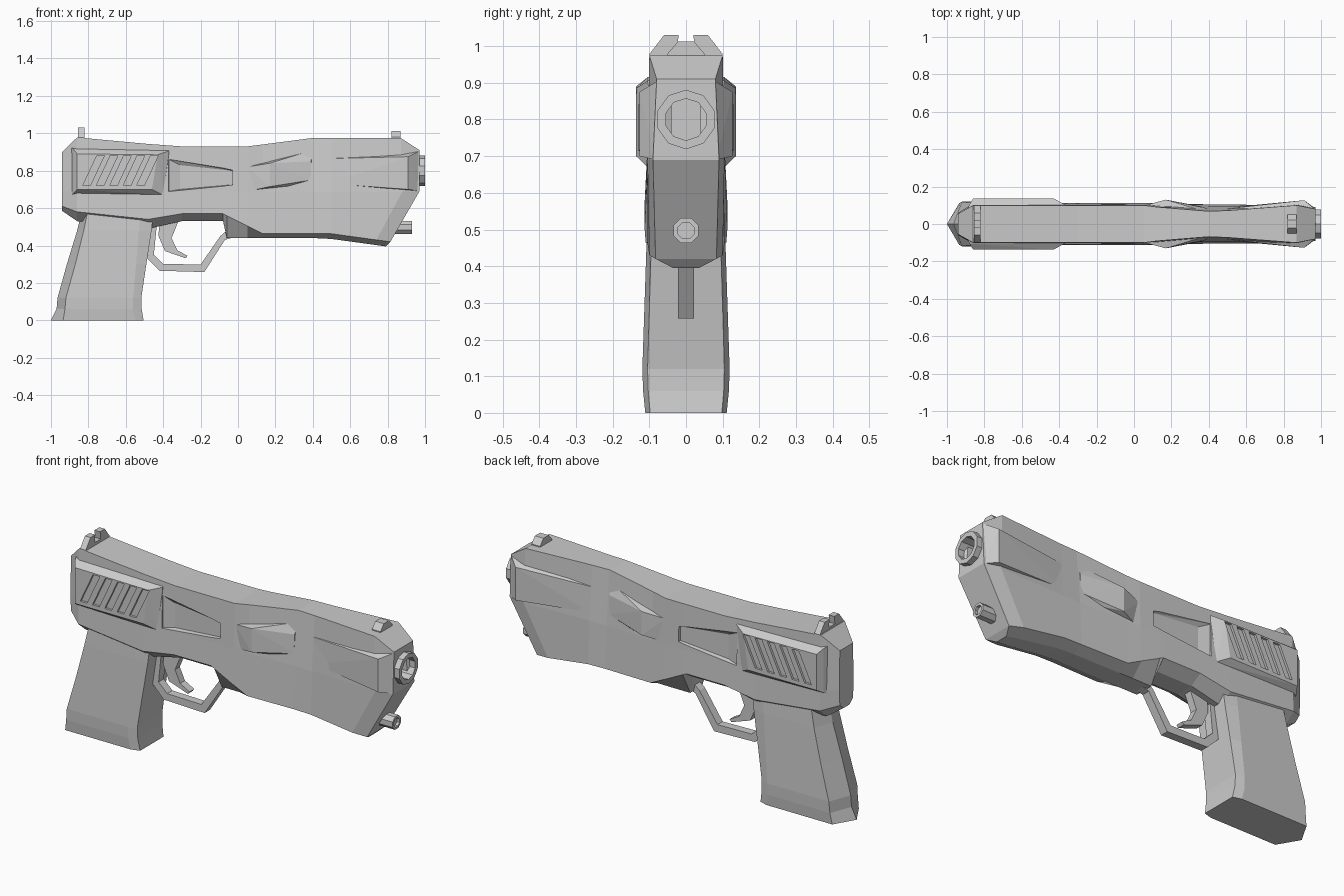
import bpy, bmesh, math
from mathutils import Matrix

if "Cube" in bpy.data.objects:
    bpy.data.objects.remove(bpy.data.objects["Cube"])


def finish(bm, name):
    bmesh.ops.recalc_face_normals(bm, faces=bm.faces)
    me = bpy.data.meshes.new(name)
    bm.to_mesh(me)
    bm.free()
    ob = bpy.data.objects.new(name, me)
    bpy.context.collection.objects.link(ob)
    return ob


def hulls(name, groups, mirror=True):
    """One convex solid per point group, mirrored across y = 0."""
    bm = bmesh.new()
    for pts in groups:
        for s in ((1, -1) if mirror else (1,)):
            vs = [bm.verts.new((x, y * s, z)) for x, y, z in pts]
            r = bmesh.ops.convex_hull(bm, input=vs)
            junk = {v for v in r["geom_interior"] if isinstance(v, bmesh.types.BMVert)}
            bmesh.ops.delete(bm, geom=list(junk), context='VERTS')
    bmesh.ops.dissolve_limit(bm, angle_limit=0.01, verts=bm.verts, edges=bm.edges)
    return finish(bm, name)


def prism(name, pts, place, lo, hi):
    """Extrude a 2D outline from lo to hi; place maps (a, b, depth) to a position."""
    bm = bmesh.new()
    rings = [[bm.verts.new(place(a, b, d)) for a, b in pts] for d in (lo, hi)]
    n = len(pts)
    for r in rings:
        bm.faces.new(r)
    for i in range(n):
        j = (i + 1) % n
        bm.faces.new((rings[0][i], rings[0][j], rings[1][j], rings[1][i]))
    return finish(bm, name)


def side(a, b, d):
    return (a, d, b)


def across(a, b, d):
    return (d, a, b)


def rod(name, r, x0, x1, z, n):
    bm = bmesh.new()
    m = (Matrix.Translation(((x0 + x1) / 2, 0, z)) @ Matrix.Rotation(math.pi / 2, 4, 'Y')
         @ Matrix.Rotation(math.pi / n, 4, 'Z'))
    bmesh.ops.create_cone(bm, cap_ends=True, segments=n, radius1=r, radius2=r,
                          depth=x1 - x0, matrix=m)
    return finish(bm, name)


def cut(ob, cutter):
    cutter.hide_render = True
    mod = ob.modifiers.new("cut", 'BOOLEAN')
    mod.object = cutter
    mod.solver = 'EXACT'
    bpy.context.view_layer.objects.active = ob
    bpy.ops.object.modifier_apply(modifier=mod.name)


def loft(name, half_rings):
    """Skin half sections (x, half width, z), listed top to bottom, mirrored in y."""
    bm = bmesh.new()
    rings = []
    for h in half_rings:
        pts = list(h) + [(x, -y, z) for x, y, z in reversed(h)]
        rings.append([bm.verts.new(p) for p in pts])
    n = len(rings[0])
    for a, b in zip(rings, rings[1:]):
        for i in range(n):
            j = (i + 1) % n
            bm.faces.new((a[i], a[j], b[j], b[i]))
    for r in (rings[0], rings[-1]):
        for i in range(n // 2 - 1):
            bm.faces.new((r[i], r[i + 1], r[n - 2 - i], r[n - 1 - i]))
    return finish(bm, name)


# body: top height, top width, middle width, chamfer height/width, bottom height
stations = [
    (-0.94, .90, .055, .06, .61, .055, .585),
    (-0.86, .978, .10, .105, .58, .108, .53),
    (-0.48, .943, .10, .107, .54, .113, .49),
    (-0.30, .93, .10, .107, .57, .113, .53),
    (-0.08, .93, .10, .107, .57, .113, .53),
    (-0.06, .93, .10, .107, .56, .113, .44),
    (0.05, .93, .10, .105, .505, .113, .44),
    (0.13, .94, .09, .103, .465, .11, .44),
    (0.40, .975, .068, .095, .465, .105, .44),
    (0.50, .975, .072, .096, .463, .105, .435),
]
rings = [[(x, wt, zt), (x, wm, .69), (x, wc, zc), (x, wc * .45, zb)]
         for x, zt, wt, wm, zc, wc, zb in stations]
rings.append([(.87, .10, .975), (.88, .105, .69), (.74, .10, .43), (.72, .04, .405)])
rings.append([(.97, .08, .91), (.97, .09, .69), (.815, .083, .42), (.79, .035, .395)])
body = loft("body", rings)

# tapered side recesses and the bore
recess = hulls("recess_cutter", [[
    (-.39, .2, .91), (-.39, .2, .67), (-.03, .2, .825), (-.03, .2, .72),
    (-.37, .10, .86), (-.37, .10, .69), (-.31, .085, .83), (-.31, .085, .70),
    (-.03, .09, .80), (-.03, .09, .725)]])
cut(body, recess)
bore = rod("bore_cutter", .057, .80, 1.1, .80, 10)
cut(body, bore)

# muzzle ring
muzzle = rod("muzzle_ring", .081, .93, 1.0, .80, 10)
cut(muzzle, bore)

# guide rod below the muzzle
guide = rod("guide_rod", .037, .78, .93, .497, 8)
cut(guide, rod("guide_cutter", .024, .915, 1.0, .497, 8))

# raised rear panels with slanted grooves
panel = hulls("rear_panels", [[
    (-.90, .06, .93), (-.90, .06, .66), (-.37, .06, .93), (-.37, .06, .66),
    (-.88, .105, .915), (-.88, .105, .68), (-.37, .105, .905), (-.40, .105, .67),
    (-.86, .136, .89), (-.86, .136, .70), (-.43, .136, .885), (-.46, .136, .70)]])
grooves = []
for i in range(5):
    x = -.83 + i * .072
    grooves.append([(x + a + b, y, z) for a in (0, .04) for y in (.124, .2)
                    for b, z in ((0, .72), (.075, .88))])
cut(panel, hulls("groove_cutter", grooves))

# faceted middle and front side wedges
hulls("side_wedges", [
    [(.05, .09, .69), (.05, .098, .82), (.17, .13, .715), (.17, .13, .84),
     (.39, .088, .75), (.39, .084, .85), (.40, .06, .91), (.40, .05, .72), (.06, .05, .69)],
    [(.50, .088, .73), (.50, .082, .865), (.91, .127, .70), (.91, .127, .875),
     (.97, .083, .69), (.97, .078, .905), (.50, .04, .87), (.50, .04, .72),
     (.95, .04, .91), (.97, .04, .69)]])

# grip: back point, back corner, front corner, front edge at each height
grip = bmesh.new()
levels = []
for z, back, bc, fc, front, w in [
        (0, -1.0, -.935, -.55, -.505, .111), (.06, -.97, -.925, -.562, -.515, .117),
        (.12, -.965, -.92, -.56, -.517, .119), (.30, -.915, -.87, -.545, -.49, .113),
        (.48, -.86, -.825, -.53, -.462, .107), (.60, -.83, -.80, -.52, -.45, .10)]:
    half = [(bc, w), (fc, w), (front, w * .88)]
    pts = [(back, 0)] + half + [(x, -y) for x, y in reversed(half)]
    levels.append([grip.verts.new((x, y, z)) for x, y in pts])
for a, b in zip(levels, levels[1:]):
    for i in range(7):
        j = (i + 1) % 7
        grip.faces.new((a[i], a[j], b[j], b[i]))
grip.faces.new(levels[0])
grip.faces.new(levels[-1])
finish(grip, "grip")

# trigger guard and trigger
prism("trigger_guard", [
    (-.46, .50), (-.485, .33), (-.42, .265), (-.18, .258), (-.07, .43), (.0, .45),
    (-.06, .48), (-.095, .45), (-.20, .298), (-.40, .302), (-.45, .35), (-.435, .50)],
    side, -.022, .022)
prism("trigger", [
    (-.42, .55), (-.425, .45), (-.39, .37), (-.28, .332), (-.27, .345),
    (-.325, .375), (-.355, .44), (-.31, .55)], side, -.02, .02)

# sights
prism("rear_sight", [
    (-.10, .96), (-.10, .978), (-.06, 1.03), (-.02, 1.03), (-.025, .99),
    (.025, .99), (.02, 1.03), (.06, 1.03), (.10, .978), (.10, .96)],
    across, -.855, -.822)
prism("front_sight", [(-.05, .96), (-.05, .98), (-.022, 1.012), (.022, 1.012),
                      (.05, .98), (.05, .96)], across, .82, .87)

# remove helpers
for ob in list(bpy.data.objects):
    if ob.name.endswith("_cutter"):
        bpy.data.objects.remove(ob)
